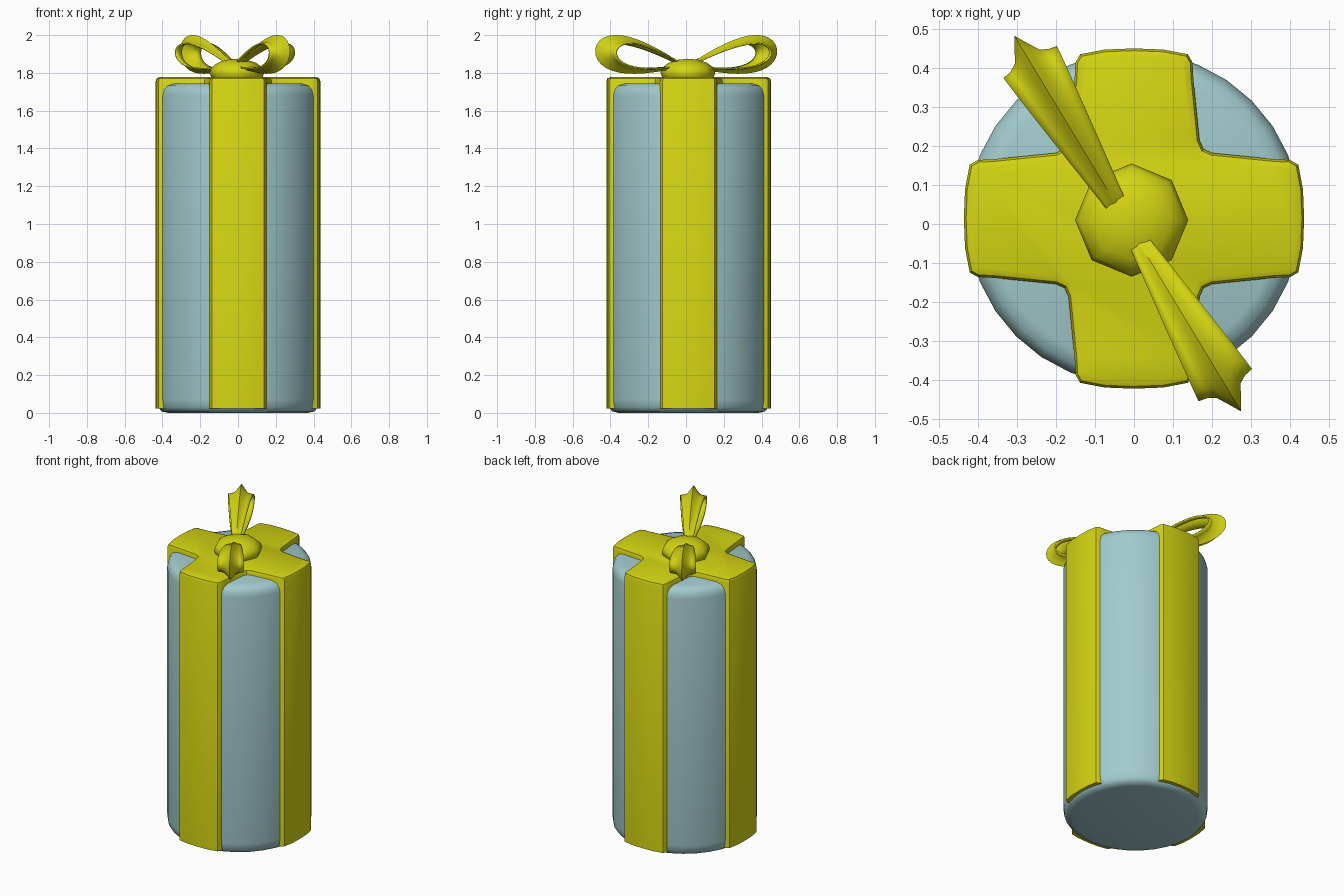
import bpy, bmesh, math
from mathutils import Vector, Matrix

if "Cube" in bpy.data.objects:
    bpy.data.objects.remove(bpy.data.objects["Cube"])

CY = 0.014  # the box axis sits slightly behind the origin


def material(name, rgb):
    m = bpy.data.materials.new(name)
    m.diffuse_color = (*rgb, 1)
    m.use_nodes = True
    m.node_tree.nodes["Principled BSDF"].inputs["Base Color"].default_value = m.diffuse_color
    return m


YELLOW = material("ribbon yellow", (0.66, 0.66, 0.006))
TEAL = material("pale teal", (0.36, 0.59, 0.61))


def finish(name, bm, mat, angle=35, recalc=True):
    if recalc:
        bmesh.ops.recalc_face_normals(bm, faces=bm.faces)
    me = bpy.data.meshes.new(name)
    bm.to_mesh(me)
    bm.free()
    me.materials.append(mat)
    for p in me.polygons:
        p.use_smooth = True
    me.set_sharp_from_angle(angle=math.radians(angle))
    ob = bpy.data.objects.new(name, me)
    bpy.context.collection.objects.link(ob)
    return ob


# Round box body: lathed profile with soft top and bottom rims
profile = [(0, 0), (0.37, 0), (0.405, 0.008), (0.422, 0.03), (0.427, 0.07),
           (0.427, 1.68), (0.42, 1.71), (0.403, 1.732), (0.37, 1.744), (0, 1.746)]
bm = bmesh.new()
verts = [bm.verts.new((r, 0, z)) for r, z in profile]
edges = [bm.edges.new(e) for e in zip(verts, verts[1:])]
bmesh.ops.spin(bm, geom=verts + edges, cent=(0, 0, 0), axis=(0, 0, 1),
               angle=math.tau, steps=32)
bmesh.ops.remove_doubles(bm, verts=bm.verts, dist=1e-4)
finish("box_body", bm, TEAL, 60).location.y = CY

# Crossed ribbon: a cross-shaped prism standing just proud of the body
half_arm = [(0.178, 0.178), (0.168, 0.20), (0.152, 0.36), (0.15, 0.40),
            (0.138, 0.421), (0.075, 0.433)]
arm = half_arm + [(0, 0.436)] + [(-x, y) for x, y in reversed(half_arm[1:])]
bm = bmesh.new()
outline = []
for k in range(4):
    turn = Matrix.Rotation(k * math.pi / 2, 3, 'Z')
    outline += [bm.verts.new(turn @ Vector((x, y, 0.022))) for x, y in arm]
base = bm.faces.new(outline)
top = bmesh.ops.extrude_face_region(bm, geom=[base])["geom"]
bmesh.ops.translate(bm, vec=(0, 0, 1.755),
                    verts=[v for v in top if isinstance(v, bmesh.types.BMVert)])
rim = [e for e in bm.edges if all(v.co.z > 1.7 for v in e.verts)]
bmesh.ops.bevel(bm, geom=rim, offset=0.02, segments=2, profile=0.5, affect='EDGES')
finish("crossed_ribbon", bm, YELLOW).location.y = CY

# Bow knot: flattened eight-sided dome
bm = bmesh.new()
bmesh.ops.create_uvsphere(bm, u_segments=8, v_segments=8, radius=1)
bmesh.ops.scale(bm, vec=(0.145, 0.145, 0.075), verts=bm.verts)
finish("bow_knot", bm, YELLOW, 60).location = (-0.006, 0.01, 1.8)


# Bow loops: ridged band swept round a teardrop, wider towards its tip
def loop_point(theta, ridge):
    length = 0.44 + 0.08 * ridge
    bulge = 0.058 + 0.032 * ridge
    u = -math.cos(theta)
    along = length * (1 + u) / 2
    across = bulge * math.sin(theta) * (0.95 + 0.5 * u)
    tilt = math.radians(9)
    s = 0.045 + along * math.cos(tilt) - across * math.sin(tilt)
    z = 1.843 + along * math.sin(tilt) + across * math.cos(tilt)
    return s, z, 0.025 + 0.054 * along / length


SECTION = [(-1, 0), (-0.7, 0.06), (-0.42, 0.22), (-0.15, 0.68), (0, 1),
           (0.15, 0.68), (0.42, 0.22), (0.7, 0.06), (1, 0)]
STEPS = 32


def bow_loop(name, turn):
    bm = bmesh.new()
    rings = []
    for i in range(STEPS):
        ring = []
        for w, ridge in SECTION:
            s, z, half = loop_point(math.tau * i / STEPS, ridge)
            ring.append(bm.verts.new((s, w * half, z)))
        rings.append(ring)
    for i in range(STEPS):
        a, b = rings[i], rings[(i + 1) % STEPS]
        for j in range(len(SECTION) - 1):
            bm.faces.new((a[j], a[j + 1], b[j + 1], b[j]))
    ob = finish(name, bm, YELLOW, 50)
    ob.location = (-0.016, 0.001, 0)
    ob.rotation_euler.z = turn
    mod = ob.modifiers.new("thickness", 'SOLIDIFY')
    mod.thickness = 0.008
    mod.offset = 0


heading = math.atan2(0.856, -0.517)
bow_loop("bow_loop_back", heading)
bow_loop("bow_loop_front", heading + math.pi)
